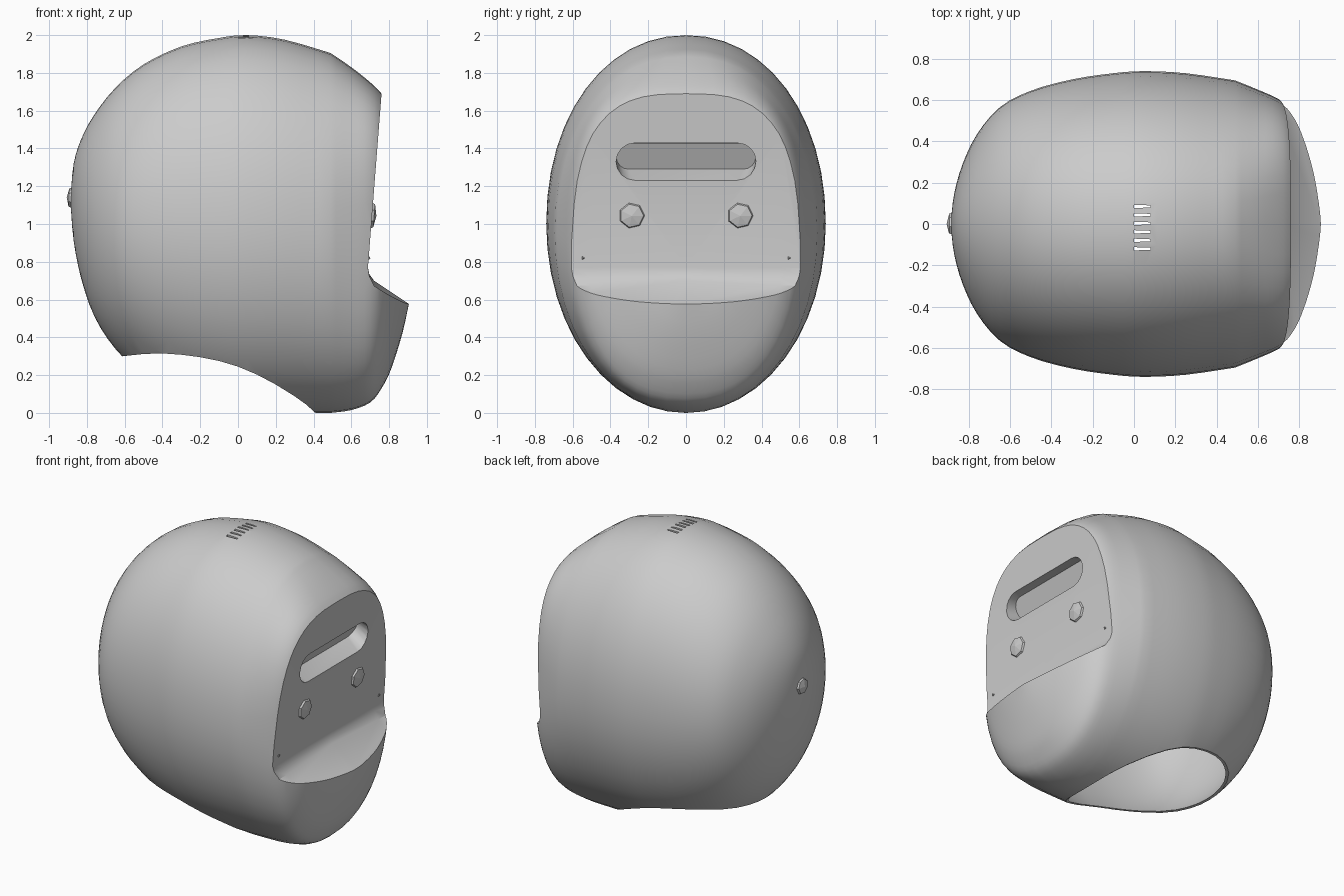
import bpy, bmesh, math
from mathutils import Vector

cube = bpy.data.objects.get("Cube")
if cube:
    bpy.data.objects.remove(cube, do_unlink=True)

grey = bpy.data.materials.new("plain grey")
grey.use_nodes = True
colour = (0.6, 0.6, 0.6, 1)
grey.diffuse_color = colour
grey.node_tree.nodes["Principled BSDF"].inputs["Base Color"].default_value = colour


def make_object(name, bm):
    bmesh.ops.recalc_face_normals(bm, faces=bm.faces)
    mesh = bpy.data.meshes.new(name)
    bm.to_mesh(mesh)
    bm.free()
    mesh.materials.append(grey)
    obj = bpy.data.objects.new(name, mesh)
    bpy.context.collection.objects.link(obj)
    return obj


def loft(name, loops):
    """Skin a list of equal-length point loops and cap both ends."""
    bm = bmesh.new()
    rings = [[bm.verts.new(p) for p in loop] for loop in loops]
    n = len(rings[0])
    for a, b in zip(rings, rings[1:]):
        for i in range(n):
            j = (i + 1) % n
            bm.faces.new((a[i], a[j], b[j], b[i]))
    bm.faces.new(rings[0])
    bm.faces.new(rings[-1])
    return make_object(name, bm)


def side_prism(name, profile):
    """Extrude an x-z profile across the full width."""
    return loft(name, [[(x, y, z) for x, z in profile] for y in (-1, 1)])


def cut(target, cutter):
    mod = target.modifiers.new("cut", 'BOOLEAN')
    mod.operation = 'DIFFERENCE'
    mod.solver = 'EXACT'
    mod.object = cutter
    bpy.context.view_layer.objects.active = target
    bpy.ops.object.modifier_apply(modifier=mod.name)
    bpy.data.objects.remove(cutter, do_unlink=True)


def smooth_sections(keys, steps=3):
    """Catmull-Rom interpolation between key sections."""
    padded = [keys[0]] + keys + [keys[-1]]
    out = []
    for a, b, c, d in zip(padded, padded[1:], padded[2:], padded[3:]):
        for k in range(steps):
            u = k / steps
            out.append([q + u / 2 * (r - p + u * (2 * p - 5 * q + 4 * r - s
                        + u * (3 * (q - r) + s - p)))
                        for p, q, r, s in zip(a, b, c, d)])
    return out + [list(keys[-1])]


# Cross-sections: x, top, bottom, half width, squareness of the upper half
REAR = smooth_sections([
    (-.885, 1.16, 1.09, .03, 2), (-.87, 1.32, .91, .15, 2), (-.83, 1.45, .71, .29, 2),
    (-.76, 1.58, .51, .435, 2), (-.65, 1.72, .34, .565, 2.03), (-.5, 1.845, .2, .645, 2.06),
    (-.3, 1.94, .09, .70, 2.08), (-.1, 1.985, .03, .73, 2.08), (.05, 2, .005, .74, 2.08),
    (.25, 1.975, 0, .73, 2.1), (.49, 1.905, 0, .695, 2.15)])
FRONT = smooth_sections([
    (.49, 1.905, 0, .695, 2.15), (.6, 1.83, .015, .65, 2.45), (.7, 1.75, .055, .605, 2.85),
    (.76, 1.69, .13, .555, 3), (.81, 1.61, .23, .475, 2.8),
    (.87, 1.45, .42, .32, 2.4), (.905, 1.2, .58, .14, 2)])


def ring(x, top, bottom, half, square, n=48):
    mid, high = (top + bottom) / 2, (top - bottom) / 2
    pts = []
    for i in range(n):
        c, s = math.cos(2 * math.pi * i / n), math.sin(2 * math.pi * i / n)
        e = 2 / (square if s > 0 else 1.3 + .35 * square)
        pts.append((x, math.copysign(abs(c) ** e, c) * half,
                    mid + math.copysign(abs(s) ** e, s) * high))
    return pts


helmet = loft("helmet_shell", [ring(*s) for s in REAR + FRONT[1:]])

# Thin-walled hollow behind the seam
t = .012
cut(helmet, loft("cavity", [ring(x * .985, top - t, low + t, half - t, sq)
                            for x, top, low, half, sq in REAR[1:]]))

# Arched neck opening
cut(helmet, side_prism("neck_cutter", [
    (-1, .27), (-.61, .3), (-.5, .312), (-.4, .315), (-.3, .308), (-.2, .295),
    (-.1, .275), (0, .245), (.1, .203), (.2, .15), (.3, .088), (.36, .045),
    (.41, 0), (.42, -.2), (-1, -.2)]))

# Flat face plate with a chin ledge that dips slightly to each side
cut(helmet, loft("face_cutter", [
    [(.775, y, 1.85), (.76, y, 1.69), (.688, y, .77), (.695, y, .735 - dip / 3),
     (.72, y, .7 - dip), (.9, y, .58 - dip), (1.1, y, .45 - dip), (1.1, y, 1.85)]
    for y, dip in ((-1, .04), (-.5, .025), (0, 0), (.5, .025), (1, .04))]))


# Closed eye slot with a rising floor and a back that leans outward
def stadium(x_low, x_high, low, high, reach, n=8):
    r, mid = (high - low) / 2, (high + low) / 2
    pts = []
    for side in (1, -1):
        for i in range(n + 1):
            a = math.pi * i / n - math.pi / 2
            z = mid + side * r * math.sin(a)
            x = x_low + (x_high - x_low) * (z - low) / (high - low)
            pts.append((x, side * (reach - r + r * math.cos(a)), z))
    return pts


cut(helmet, loft("slot_cutter", [stadium(.78, .78, 1.2, 1.43, .37),
                                 stadium(.62, .68, 1.29, 1.425, .37)]))

# Crown vents
for i in range(6):
    y = -.12 + .041 * i
    cut(helmet, loft("vent_cutter", [
        [(0, y - .008, z), (.08, y - .005, z), (.08, y + .005, z), (0, y + .008, z)]
        for z in (1.85, 2.1)]))


# Low domed studs
def stud(name, centre, direction, radius, height, sides):
    bm = bmesh.new()
    bmesh.ops.create_cone(bm, cap_ends=True, segments=sides, radius1=radius,
                          radius2=radius * .8, depth=height)
    top = max(bm.faces, key=lambda f: f.calc_center_median().z)
    bmesh.ops.poke(bm, faces=[top], offset=height * .4)
    turn = Vector((0, 0, 1)).rotation_difference(Vector(direction)).to_matrix()
    bmesh.ops.rotate(bm, verts=bm.verts, matrix=turn)
    bmesh.ops.translate(bm, verts=bm.verts, vec=centre)
    return make_object(name, bm)


for side, label in ((1, "left"), (-1, "right")):
    stud(label + "_face_stud", (.706, side * .287, 1.045), (1, 0, -.08), .078, .03, 7)
    stud(label + "_corner_pin", (.69, side * .545, .82), (1, 0, -.08), .012, .012, 3)
stud("rear_stud", (-.88, 0, 1.14), (-1, 0, .05), .062, .03, 7)

# Smooth shell with crisp cut edges
bpy.ops.object.select_all(action='DESELECT')
helmet.select_set(True)
bpy.context.view_layer.objects.active = helmet
bpy.ops.object.shade_smooth_by_angle(angle=math.radians(30))
